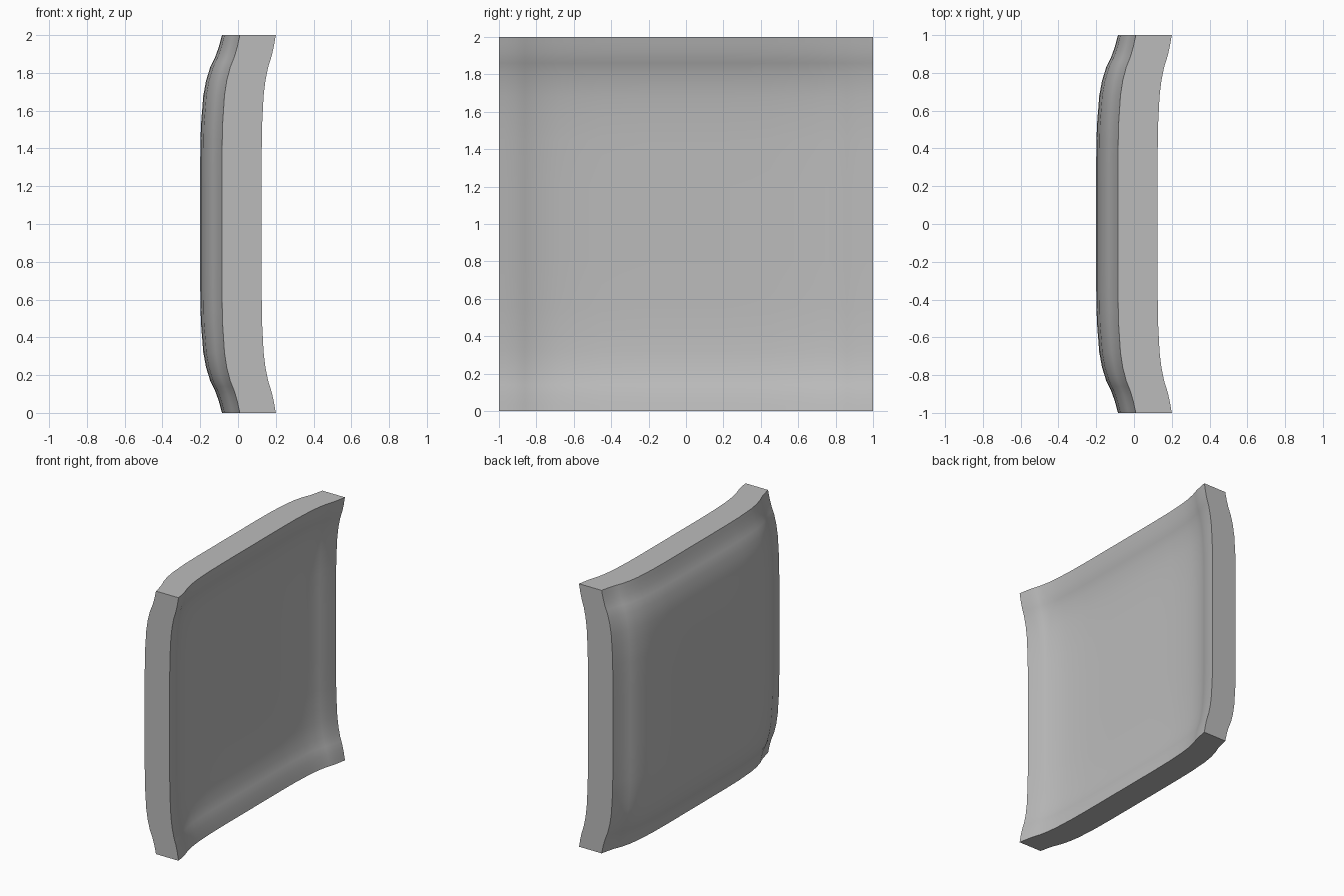
import bpy
import bmesh
import math

cube = bpy.data.objects.get("Cube")
if cube:
    bpy.data.objects.remove(cube, do_unlink=True)

# Plain grey material
grey = bpy.data.materials.new("plain grey")
grey.use_nodes = True
colour = (0.5, 0.5, 0.5, 1)
grey.diffuse_color = colour
grey.node_tree.nodes["Principled BSDF"].inputs["Base Color"].default_value = colour

# Rise of the rim from the flat centre (0) to the outer edge (1)
PROFILE = [(0, 0), (0.35, 0), (0.52, 0.03), (0.68, 0.14), (0.76, 0.27),
           (0.83, 0.46), (0.89, 0.71), (0.94, 0.86), (1, 1)]


def rise(t):
    t = min(abs(t), 1)
    for (a, u), (b, v) in zip(PROFILE, PROFILE[1:]):
        if t <= b:
            return u + (v - u) * (t - a) / (b - a)
    return 1


def depth(y, z, centre, lift, blend):
    gy, gz = rise(y), rise(z)
    return centre + lift * (gy + gz) - blend * gy * gz


# Grid lines, closer together along the curled rim
half = [0.2, 0.35, 0.45, 0.52, 0.6, 0.68, 0.72, 0.76, 0.8, 0.83, 0.86, 0.89, 0.915, 0.94, 0.97, 1]
lines = [-t for t in reversed(half)] + [0] + half
n = len(lines)

bm = bmesh.new()


def sheet(centre, lift, blend):
    return [[bm.verts.new((depth(y, z, centre, lift, blend), y, z + 1))
             for z in lines] for y in lines]


# Dished inner sheet and domed outer sheet
inner = sheet(0.03, 0.095, 0.02)
outer = sheet(-0.2, 0.115, 0.02)
for s in (inner, outer):
    for i in range(n - 1):
        for j in range(n - 1):
            bm.faces.new((s[i][j], s[i + 1][j], s[i + 1][j + 1], s[i][j + 1]))

# Flat side walls joining the two sheets
for k in range(n - 1):
    for e in (0, n - 1):
        bm.faces.new((inner[e][k], inner[e][k + 1], outer[e][k + 1], outer[e][k]))
        bm.faces.new((inner[k][e], inner[k + 1][e], outer[k + 1][e], outer[k][e]))
bmesh.ops.recalc_face_normals(bm, faces=bm.faces[:])

mesh = bpy.data.meshes.new("curved_panel")
bm.to_mesh(mesh)
bm.free()
mesh.materials.append(grey)
panel = bpy.data.objects.new("curved_panel", mesh)
bpy.context.collection.objects.link(panel)

# Smooth faces with crisp outer edges
bpy.ops.object.select_all(action='DESELECT')
panel.select_set(True)
bpy.context.view_layer.objects.active = panel
bpy.ops.object.shade_smooth_by_angle(angle=math.radians(40))
